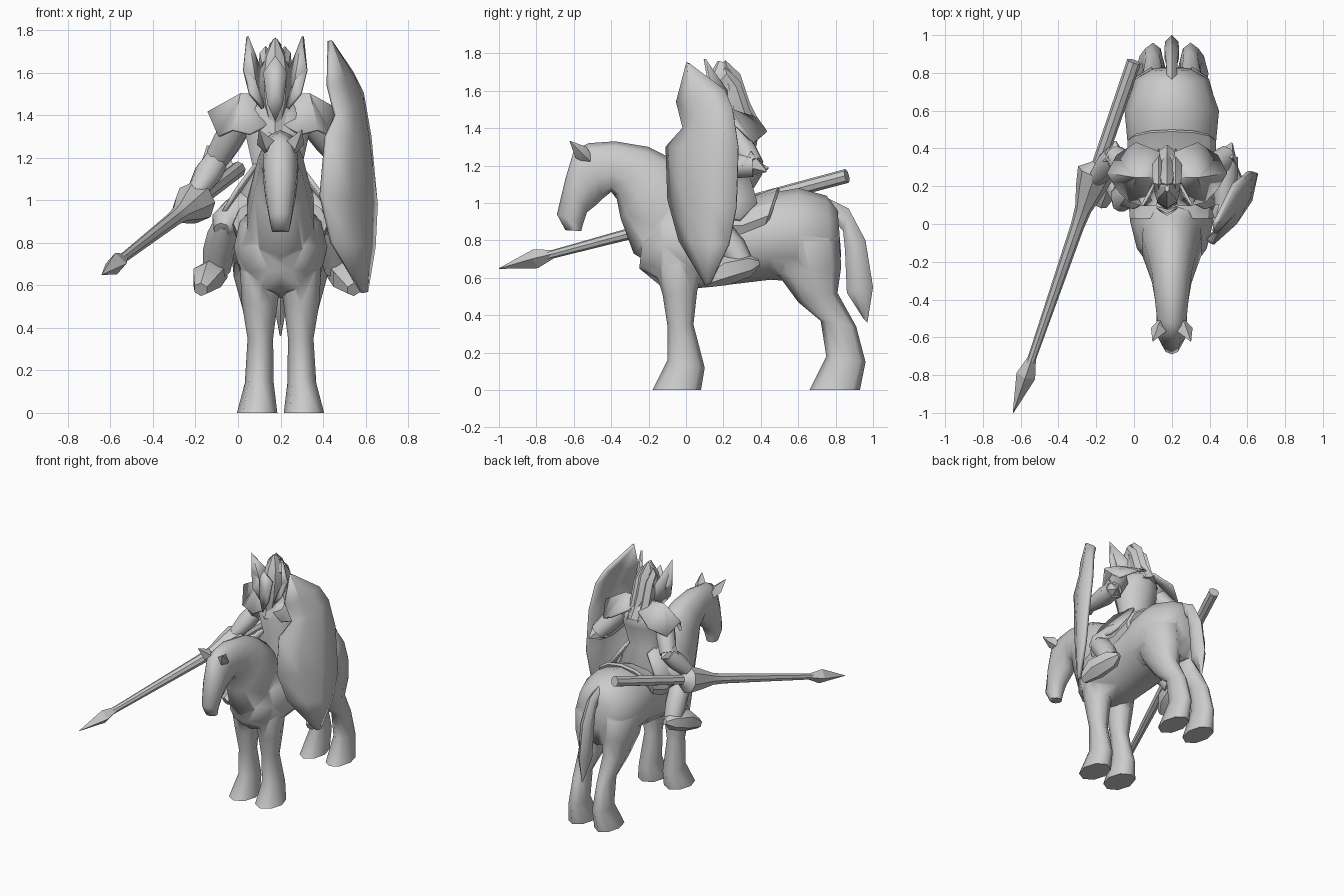
import bpy, bmesh, math
from mathutils import Vector

if "Cube" in bpy.data.objects:
    bpy.data.objects.remove(bpy.data.objects["Cube"])

grey = bpy.data.materials.new("plain_grey")
grey.use_nodes = True
grey.diffuse_color = (0.6, 0.6, 0.6, 1)
grey.node_tree.nodes["Principled BSDF"].inputs["Base Color"].default_value = (0.6, 0.6, 0.6, 1)

HORSE_X = 0.2   # centre line of the horse
RIDER_X = 0.185  # centre line of the rider


def shade(mesh, angle):
    for p in mesh.polygons:
        p.use_smooth = True
    mesh.set_sharp_from_angle(angle=math.radians(angle))


def finish(name, bm, angle):
    """Turn a bmesh into a shaded, coloured object."""
    bmesh.ops.recalc_face_normals(bm, faces=bm.faces)
    mesh = bpy.data.meshes.new(name)
    bm.to_mesh(mesh)
    bm.free()
    mesh.materials.append(grey)
    shade(mesh, angle)
    obj = bpy.data.objects.new(name, mesh)
    bpy.context.scene.collection.objects.link(obj)
    return obj


def skin(name, loops, angle):
    """Bridge successive rings of points and cap both ends."""
    bm = bmesh.new()
    rings = [[bm.verts.new(p) for p in loop] for loop in loops]
    n = len(rings[0])
    for a, b in zip(rings, rings[1:]):
        for i in range(n):
            j = (i + 1) % n
            bm.faces.new((a[i], a[j], b[j], b[i]))
    bm.faces.new(rings[0][::-1])
    bm.faces.new(rings[-1])
    return finish(name, bm, angle)


def side_loft(name, rings, n=10, angle=60):
    """Rings are (y, z) of one edge, (y, z) of the other, centre x, half width."""
    loops = []
    for ya, za, yb, zb, x, w in rings:
        mid = Vector((x, (ya + yb) / 2, (za + zb) / 2))
        half = Vector((0, (ya - yb) / 2, (za - zb) / 2))
        loops.append([mid + half * math.cos(k * math.tau / n)
                      + Vector((w * math.sin(k * math.tau / n), 0, 0)) for k in range(n)])
    return skin(name, loops, angle)


def tube(name, pts, n=8, angle=50):
    """Tube through (x, y, z, radius) points."""
    pos = [Vector(p[:3]) for p in pts]
    span = pos[-1] - pos[0]
    axis = min(range(3), key=lambda i: abs(span[i]))
    ref = Vector([float(i == axis) for i in range(3)])
    loops = []
    for i, p in enumerate(pos):
        t = (pos[min(i + 1, len(pos) - 1)] - pos[max(i - 1, 0)]).normalized()
        u = t.cross(ref).normalized()
        v = t.cross(u)
        r = pts[i][3]
        loops.append([p + r * (u * math.cos(k * math.tau / n) + v * math.sin(k * math.tau / n))
                      for k in range(n)])
    return skin(name, loops, angle)


def plate(name, pts, thick, lift=0):
    """Thin faceted plate, a fan around the middle of its outline."""
    bm = bmesh.new()
    vs = [bm.verts.new(p) for p in pts]
    mid = bm.verts.new(sum((Vector(p) for p in pts), Vector()) / len(pts) + Vector((0, 0, lift)))
    for a, b in zip(vs, vs[1:] + vs[:1]):
        bm.faces.new((a, b, mid))
    obj = finish(name, bm, 30)
    mod = obj.modifiers.new("thickness", "SOLIDIFY")
    mod.thickness, mod.offset = thick, 0
    return obj


def off(centre, side, pts):
    """Place points given as distance from a centre line on one side."""
    return [(centre + side * p[0], *p[1:]) for p in pts]


def profile(x, rings):
    return [(*r[:4], x, r[4]) for r in rings]


# Horse body, neck and head, tail
horse = side_loft("horse", profile(HORSE_X, [
    (.81, .97, .83, .72, .1), (.75, 1.04, .79, .58, .19), (.6, 1.08, .6, .58, .25),
    (.43, 1.05, .45, .59, .235), (.2, .99, .2, .56, .22), (0, 1.02, .02, .54, .22),
    (-.12, 1.0, -.14, .56, .185), (-.22, .93, -.25, .65, .11)]), n=12)
neck = side_loft("horse_neck_and_head", profile(HORSE_X, [
    (.12, .98, -.1, .62, .15), (.05, 1.15, -.28, .73, .165), (-.08, 1.24, -.35, .92, .13),
    (-.2, 1.3, -.37, 1.02, .11), (-.38, 1.33, -.4, 1.06, .095), (-.52, 1.32, -.45, 1.02, .083),
    (-.6, 1.28, -.48, .99, .085), (-.645, 1.13, -.53, .95, .075),
    (-.69, .94, -.55, .89, .055), (-.645, .855, -.56, .85, .042)]))
side_loft("tail", profile(HORSE_X, [
    (.75, 1.03, .78, .92, .03), (.87, .97, .84, .85, .035), (.96, .8, .85, .75, .045),
    (1.0, .55, .86, .52, .04), (.97, .36, .95, .38, .005)]), n=6)

# Horse legs and ears, mirrored about the horse's centre line
FRONT_LEG = [
    (-.12, .82, .09, .82, .08, .08), (-.17, .66, .1, .68, .09, .1), (-.125, .51, .06, .53, .098, .085),
    (-.1, .35, .04, .35, .095, .06), (-.1, .16, .1, .12, .1, .068), (-.18, 0, .08, 0, .11, .095)]
HIND_LEG = [
    (.5, .95, .72, .95, .1, .08), (.44, .78, .82, .8, .11, .125), (.49, .62, .83, .66, .11, .11),
    (.6, .47, .81, .52, .1, .08), (.72, .37, .91, .34, .1, .052), (.75, .18, .96, .15, .1, .058),
    (.66, 0, .93, 0, .11, .085)]
EAR = [(.05, -.51, 1.22, .02), (.07, -.56, 1.27, .042), (.1, -.62, 1.33, .003)]
fused = [neck]
for word, s in (("right", -1), ("left", 1)):
    for part, rings in (("front_leg", FRONT_LEG), ("hind_leg", HIND_LEG)):
        fused.append(side_loft(f"{word}_{part}",
                               [(*r[:4], HORSE_X + s * r[4], r[5]) for r in rings], n=8))
    tube(f"{word}_ear", off(HORSE_X, s, EAR), n=4, angle=30)

# Fuse the neck and legs into the body as one skin
bpy.context.view_layer.objects.active = horse
for part in fused:
    mod = horse.modifiers.new("fuse", "BOOLEAN")
    mod.operation, mod.solver, mod.object = "UNION", "EXACT", part
    bpy.ops.object.modifier_apply(modifier=mod.name)
    bpy.data.objects.remove(part)
shade(horse.data, 75)

# Saddle
side_loft("saddle", profile(HORSE_X, [
    (.03, 1.03, .03, .75, .222), (.12, 1.02, .12, .74, .23), (.32, 1.02, .28, .74, .236),
    (.49, 1.085, .39, .78, .235), (.5, 1.07, .41, .8, .22)]), n=12, angle=35)

# Rider's torso, collar and helmet
side_loft("torso", profile(RIDER_X, [
    (.1, .9, .32, .86, .17), (.08, .95, .38, .98, .22), (.13, 1.15, .33, 1.15, .12),
    (.09, 1.32, .38, 1.32, .16), (.13, 1.41, .39, 1.42, .14), (.2, 1.47, .32, 1.47, .07)]))
side_loft("collar", profile(RIDER_X - .01, [
    (.07, 1.31, .42, 1.4, .13), (.11, 1.42, .38, 1.46, .11), (.15, 1.5, .32, 1.5, .07)]), n=6, angle=20)
side_loft("helmet", profile(RIDER_X - .01, [
    (.09, 1.35, .27, 1.4, .035), (.08, 1.46, .31, 1.45, .065), (.085, 1.58, .31, 1.56, .075),
    (.12, 1.68, .28, 1.66, .058), (.17, 1.76, .22, 1.75, .012)]), n=8, angle=25)
plate("visor", [(.12, .09, 1.6), (.175, .06, 1.68), (.23, .09, 1.6), (.21, .07, 1.45),
                (.175, .05, 1.37), (.14, .07, 1.45)], .012)

# Plume of three tapering locks
for word, dx, drop in (("middle", 0, 0), ("right", -.045, .04), ("left", .045, .04)):
    side_loft(f"{word}_plume", profile(RIDER_X - .01 + dx, [
        (.16, 1.7 - drop, .2, 1.65 - drop, .02), (.21, 1.765 - drop, .23, 1.67 - drop, .03),
        (.29, 1.69 - drop, .23, 1.6 - drop, .035), (.34, 1.54 - drop, .26, 1.5 - drop, .035),
        (.4, 1.42 - drop, .39, 1.43 - drop, .004)]), n=5, angle=25)

# Mirrored armour and legs of the rider: pauldrons are flared shells with an outer point
PAULDRON = [(.04, .12, 1.35), (.12, .1, 1.31), (.2, .12, 1.33), (.265, .19, 1.3), (.315, .27, 1.41),
            (.265, .36, 1.32), (.16, .43, 1.38), (.04, .38, 1.45), (.04, .25, 1.49)]
WING = [(.13, .1, 1.77), (.15, .13, 1.61), (.12, .1, 1.5), (.06, .1, 1.43), (.06, .22, 1.48), (.065, .22, 1.6)]
TASSET = [(.1, .13, 1.17), (.19, .08, 1.05), (.26, .1, .93), (.26, .29, .91), (.19, .38, 1.0), (.1, .34, 1.14)]
THIGH = [(.08, .27, .98, .1), (.18, .19, .94, .09), (.25, .13, .89, .07), (.26, .09, .86, .04)]
SHIN = [(.245, .12, .9, .055), (.255, .18, .84, .075), (.275, .25, .76, .075), (.285, .3, .67, .065)]
FOOT = [(.28, .39, .68, .02), (.29, .33, .67, .065), (.33, .2, .635, .078), (.36, .1, .58, .035)]
for word, s in (("right", -1), ("left", 1)):
    plate(f"{word}_pauldron", off(RIDER_X - .01, s, PAULDRON), .015, .125)
    plate(f"{word}_helmet_wing", off(RIDER_X - .01, s, WING), .015)
    plate(f"{word}_tasset", off(RIDER_X, s, TASSET), .02)
    tube(f"{word}_thigh", off(RIDER_X, s, THIGH))
    tube(f"{word}_shin", off(RIDER_X, s, SHIN))
    tube(f"{word}_foot", off(RIDER_X, s, FOOT), n=6, angle=35)

# Arms: upper arm, elbow guard, forearm and hand
ARMS = {
    "right": ((.0, .26, 1.36), (-.1, .36, 1.19), (-.2, .24, 1.03)),
    "left": ((.36, .26, 1.36), (.49, .36, 1.2), (.47, .1, 1.2))}
for word, joints in ARMS.items():
    shoulder, elbow, hand = map(Vector, joints)
    tube(f"{word}_upper_arm", [(*shoulder, .07), (*shoulder.lerp(elbow, .5), .07), (*elbow, .06)])
    tube(f"{word}_forearm", [(*elbow, .06), (*elbow.lerp(hand, .4), .068), (*hand, .045)])
    back = (elbow - (shoulder + hand) / 2).normalized()
    tube(f"{word}_elbow_guard", [(*(elbow - back * .03), .08), (*(elbow + back * .08), .006)], n=5, angle=20)
    tube(f"{word}_hand", [(*hand, .04), (*(hand + (hand - elbow) * .15), .055),
                          (*(hand + (hand - elbow) * .35), .03)], n=6)

# Lance with flared hand guard and leaf-shaped head
BUTT, TIP = Vector((0, .86, 1.145)), Vector((-.64, -1.0, .65))
tube("lance", [(*BUTT.lerp(TIP, t), r) for t, r in (
    (0, .038), (.29, .036), (.3, .06), (.315, .1), (.36, .08), (.42, .045), (.47, .036),
    (.86, .022))], n=8, angle=35)
tube("lance_head", [(*BUTT.lerp(TIP, t), r) for t, r in (
    (.84, .02), (.895, .052), (1, .002))], n=4, angle=20)

# Shield: rows of front edge and back edge, bowed outward between them
ROWS = [(.43, .01, 1.75, .435, .02, 1.74), (.425, -.045, 1.54, .53, .21, 1.6),
        (.46, -.01, 1.4, .58, .25, 1.5), (.415, -.1, 1.3, .615, .28, 1.3),
        (.39, -.09, 1.02, .645, .27, .98), (.44, -.03, .8, .635, .23, .78),
        (.58, .11, .565, .6, .13, .57)]
bm = bmesh.new()
grid = []
for row in ROWS:
    a, b = Vector(row[:3]), Vector(row[3:])
    bow = Vector((b.y - a.y, a.x - b.x, 0)) * .13
    grid.append([bm.verts.new(p) for p in (a, a.lerp(b, .35) + bow, a.lerp(b, .7) + bow, b)])
for r, q in zip(grid, grid[1:]):
    for i in range(3):
        bm.faces.new((r[i], r[i + 1], q[i + 1], q[i]))
shield = finish("shield", bm, 35)
mod = shield.modifiers.new("thickness", "SOLIDIFY")
mod.thickness, mod.offset = .025, 0
